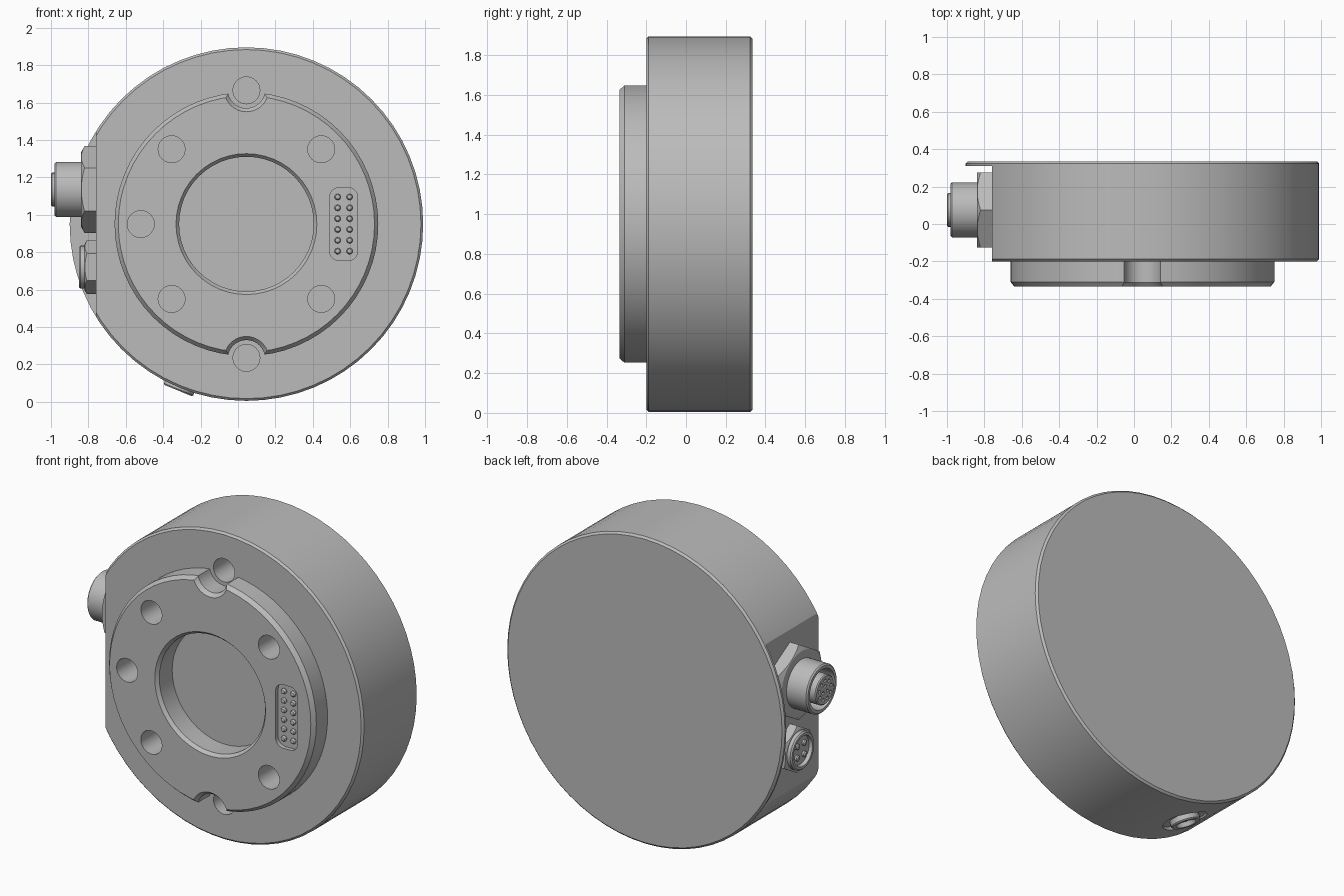
import bpy, bmesh, math
from mathutils import Vector, Matrix

cube = bpy.data.objects.get("Cube")
if cube:
    bpy.data.objects.remove(cube, do_unlink=True)

grey = bpy.data.materials.new("machined grey")
grey.use_nodes = True
grey.diffuse_color = (0.5, 0.5, 0.5, 1)
grey.node_tree.nodes["Principled BSDF"].inputs["Base Color"].default_value = grey.diffuse_color

CX, CZ, R = 0.045, 0.95, 0.945     # body axis and radius
FACE, BACK, BOSS = -0.2, 0.335, -0.335
FLAT = -0.76                       # side flat carrying the sockets
FRONT, LEFT = Vector((0, -1, 0)), Vector((-1, 0, 0))


def finish(name, bm):
    bmesh.ops.recalc_face_normals(bm, faces=bm.faces)
    mesh = bpy.data.meshes.new(name)
    bm.to_mesh(mesh)
    bm.free()
    mesh.materials.append(grey)
    obj = bpy.data.objects.new(name, mesh)
    bpy.context.collection.objects.link(obj)
    return obj


def lathe(name, origin, axis, profile, sides=48):
    """Solid of revolution from (radius, height) points along an axis."""
    bm = bmesh.new()
    rings = []
    for r, h in profile:
        angles = [2 * math.pi * i / sides for i in range(sides)]
        rings.append([bm.verts.new((r * math.sin(a), r * math.cos(a), h)) for a in angles])
    for a, b in zip(rings, rings[1:]):
        for i in range(sides):
            j = (i + 1) % sides
            bm.faces.new((a[i], a[j], b[j], b[i]))
    bm.faces.new(rings[0])
    bm.faces.new(rings[-1])
    turn = axis.to_track_quat('Z', 'Y').to_matrix().to_4x4()
    bm.transform(Matrix.Translation(origin) @ turn)
    return finish(name, bm)


def rounded_box(name, center, size, radius=0):
    """Box with its y-direction edges rounded."""
    bm = bmesh.new()
    bmesh.ops.create_cube(bm, size=1)
    bm.transform(Matrix.Translation(center) @ Matrix.Diagonal((*size, 1)))
    if radius:
        edges = [e for e in bm.edges
                 if abs(e.verts[0].co.y - e.verts[1].co.y) > size[1] / 2]
        bmesh.ops.bevel(bm, geom=edges, offset=radius, segments=5, profile=0.5, affect='EDGES')
    return finish(name, bm)


def combine(target, tool, operation='DIFFERENCE'):
    mod = target.modifiers.new("cut", 'BOOLEAN')
    mod.operation, mod.object, mod.solver = operation, tool, 'EXACT'
    bpy.context.view_layer.objects.active = target
    bpy.ops.object.modifier_apply(modifier=mod.name)
    bpy.data.objects.remove(tool, do_unlink=True)


# Round housing with a flat on one side, leaving the thin back plate whole
c = 0.012
body = lathe("housing", (CX, 0, CZ), FRONT,
             [(R - c, -BACK), (R, c - BACK), (R, -FACE - c), (R - c, -FACE)], 64)
combine(body, rounded_box("flat_cutter", (FLAT - 0.5, 0.31 - 0.5, CZ), (1, 1, 3)))

# Raised mounting boss with bore and two locating notches
boss = lathe("mounting_boss", (CX, 0, CZ), FRONT,
             [(0.705, 0.1), (0.705, -BOSS - 0.025), (0.685, -BOSS)], 64)
combine(body, boss, 'UNION')
combine(body, lathe("bore_cutter", (CX, 0, CZ), FRONT,
                    [(0.36, 0.19), (0.36, 0.315), (0.385, 0.345)]))
for side in (1, -1):
    combine(body, lathe("notch_cutter", (CX, 0, CZ + side * 0.72), FRONT,
                        [(0.1, -FACE), (0.1, 0.312), (0.128, 0.345)], 32))

# Bolt holes
holes = [(dx, dz) for dx in (-0.4, 0.4) for dz in (-0.4, 0.4)]
for dx, dz in holes + [(-0.565, 0), (0, 0.715), (0, -0.715)]:
    combine(body, lathe("hole_cutter", (CX + dx, 0, CZ + dz), FRONT,
                        [(0.072, 0), (0.072, 0.4)], 24))

# Contact recess with two columns of round pins
combine(body, rounded_box("recess_cutter", (0.565, BOSS, CZ), (0.15, 0.05, 0.39), 0.05))
for col in (-1, 1):
    for row in range(6):
        lathe("contact_pin", (0.565 + col * 0.032, BOSS + 0.026, CZ + (row - 2.5) * 0.058),
              FRONT, [(0.017, 0), (0.017, 0.01), (0.012, 0.018), (0.004, 0.021)], 10)

# Vent plug in a shallow spot face on the underside
down = Vector((-0.38, 0, -0.925)).normalized()
axis_point = Vector((CX, 0.07, CZ))
combine(body, lathe("spot_cutter", axis_point, down, [(0.13, 0.925), (0.13, 1.05)], 32))
lathe("vent_plug", axis_point, down,
      [(0.085, 0.9), (0.085, 0.955), (0.079, 0.962), (0.058, 0.962), (0.052, 0.935)], 32)


def hex_nut(name, z, radius, height):
    nut = lathe(name, (FLAT + 0.01, 0.075, z), LEFT, [(radius, 0), (radius, height + 0.01)], 6)
    cone = lathe("cone_cutter", (FLAT, 0.075, z), LEFT,
                 [(radius * 1.1, -0.1), (radius * 1.1, height - radius * 0.14),
                  (radius * 0.85, height), (radius * 0.85, height + 0.05)], 36)
    combine(nut, cone, 'INTERSECT')


# Large socket: nut, hollow barrel, insert with pin holes
Z1 = 1.135
hex_nut("large_nut", Z1, 0.232, 0.08)
barrel = (FLAT, 0.075, Z1)
lathe("large_barrel", barrel, LEFT,
      [(0.148, 0.02), (0.148, 0.212), (0.14, 0.22), (0.122, 0.22), (0.118, 0.1)])
insert = lathe("large_insert", barrel, LEFT,
               [(0.09, 0.09), (0.09, 0.234), (0.084, 0.24)], 32)
spots = [(0.058, math.tau * i / 9) for i in range(9)] + [(0.024, math.tau * i / 3) for i in range(3)]
for r, a in spots:
    combine(insert, lathe("pin_hole_cutter", (-1, 0.075 + r * math.sin(a), Z1 + r * math.cos(a)),
                          LEFT, [(0.011, -0.03), (0.011, 0.02)], 8))

# Small socket: nut, rim and four pins
Z2 = 0.72
hex_nut("small_nut", Z2, 0.145, 0.06)
lathe("small_rim", (FLAT, 0.075, Z2), LEFT,
      [(0.115, 0.02), (0.115, 0.082), (0.107, 0.09), (0.092, 0.09), (0.088, 0.068)], 32)
for dy in (-0.035, 0.035):
    for dz in (-0.035, 0.035):
        lathe("small_pin", (FLAT, 0.075 + dy, Z2 + dz), LEFT,
              [(0.017, 0.05), (0.017, 0.08), (0.01, 0.086)], 12)

# Smooth curved walls, keep machined edges crisp
bpy.ops.object.select_all(action='DESELECT')
for obj in bpy.context.collection.objects:
    if obj.type == 'MESH' and grey.name in obj.data.materials:
        obj.select_set(True)
        bpy.context.view_layer.objects.active = obj
bpy.ops.object.shade_smooth_by_angle(angle=math.radians(28))
